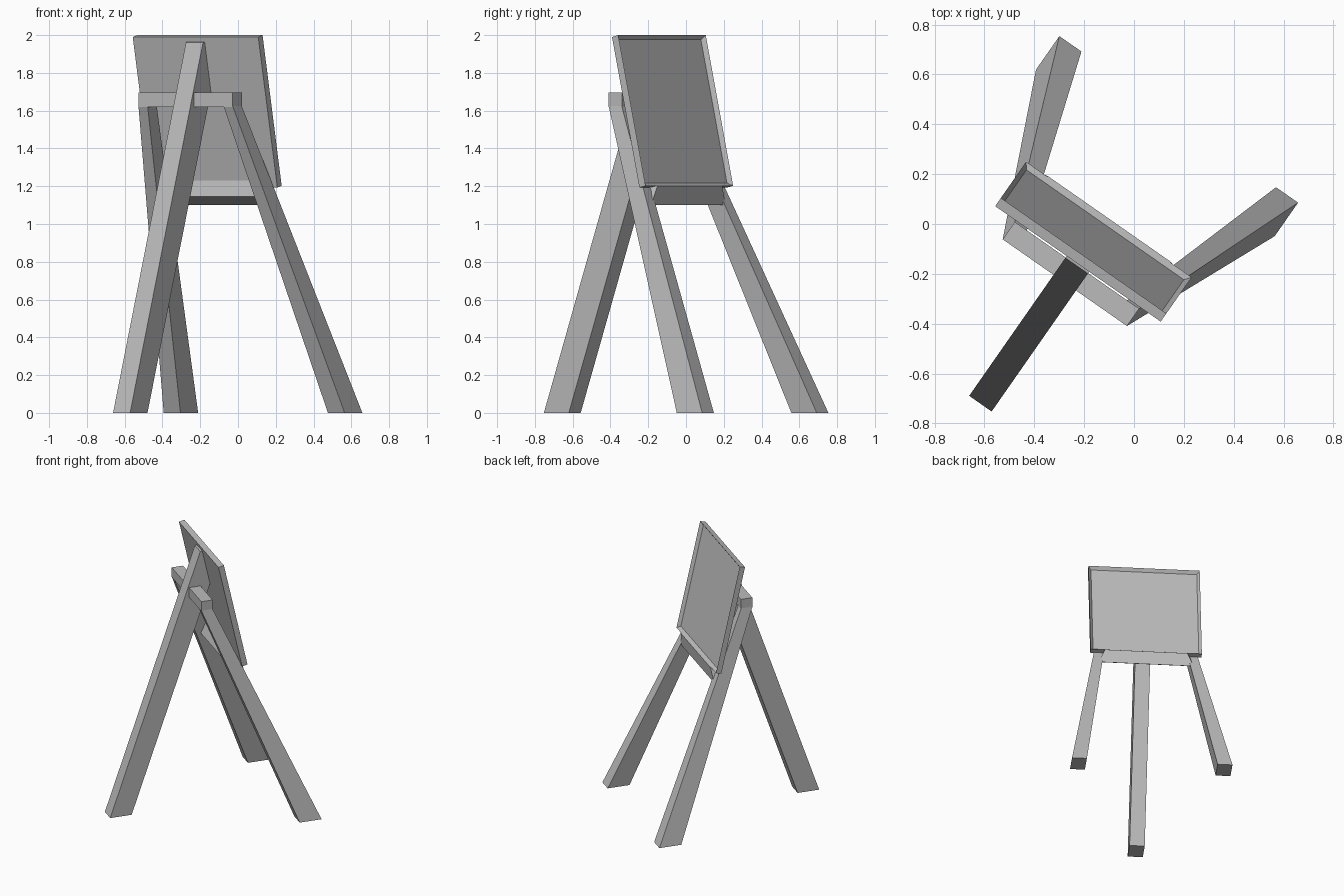
import bpy, bmesh, math

cube = bpy.data.objects.get("Cube")
if cube:
    bpy.data.objects.remove(cube, do_unlink=True)

TURN = math.radians(-34.9)   # the whole easel is turned in plan
MID = -0.093                 # its centre line, across the board

grey = bpy.data.materials.new("plain_grey")
grey.use_nodes = True
colour = (0.5, 0.5, 0.5, 1)
grey.diffuse_color = colour
grey.node_tree.nodes["Principled BSDF"].inputs["Base Color"].default_value = colour


def finish(name, bm):
    bmesh.ops.recalc_face_normals(bm, faces=bm.faces)
    mesh = bpy.data.meshes.new(name)
    bm.to_mesh(mesh)
    bm.free()
    mesh.materials.append(grey)
    ob = bpy.data.objects.new(name, mesh)
    ob.rotation_euler.z = TURN
    bpy.context.collection.objects.link(ob)
    return ob


def skin(bm, ring_a, ring_b):
    """Closed solid between two matching rings of points."""
    a = [bm.verts.new(p) for p in ring_a]
    b = [bm.verts.new(p) for p in ring_b]
    bm.faces.new(a)
    bm.faces.new(b[::-1])
    n = len(a)
    for i in range(n):
        j = (i + 1) % n
        bm.faces.new((a[i], b[i], b[j], a[j]))


def prism(profile):
    """Side profile of (half width, depth, height) points, mirrored about MID."""
    bm = bmesh.new()
    skin(bm, [(MID - w, v, z) for w, v, z in profile],
             [(MID + w, v, z) for w, v, z in profile])
    bmesh.ops.recalc_face_normals(bm, faces=bm.faces)
    return bm


# Rear leg, cut along the back of the board at its top
W = 0.055
finish("rear_leg", prism([(W, -0.944, 0), (W, -0.269, 1.962), (W, -0.252, 1.965),
                          (W, -0.196, 1.70), (W, -0.783, 0)]))

# Tapered front legs
for side, name in ((1, "front_leg_left"), (-1, "front_leg_right")):
    def ring(inner, outer, back, front, z):
        return [(MID + side * w, v, z) for w, v in
                ((inner, back), (outer, back), (outer, front), (inner, front))]
    bm = bmesh.new()
    skin(bm, ring(0.476, 0.584, 0.283, 0.447, 0),
             ring(0.245, 0.304, -0.352, -0.268, 1.625))
    finish(name, bm)

# Upper crossbar joining the three legs
B = 0.304
finish("upper_crossbar", prism([(B, -0.352, 1.62), (B, -0.352, 1.695),
                                (B, -0.267, 1.695), (B, -0.267, 1.62)]))

# Lower rail under the board
finish("lower_rail", prism([(0.345, -0.05, 1.10), (0.335, -0.13, 1.145),
                            (0.315, -0.097, 1.23), (0.30, -0.04, 1.20)]))

# Leaning board with a raised rim round a recessed panel
H = 0.405
bm = prism([(H, -0.26, 1.99), (H, -0.22, 2.0), (H, -0.043, 1.202), (H, -0.083, 1.193)])
front = max(bm.faces, key=lambda f: f.normal.y)
bmesh.ops.inset_region(bm, faces=[front], thickness=0.02, use_even_offset=True)
bmesh.ops.translate(bm, verts=front.verts, vec=front.normal * -0.022)
finish("board", bm)
